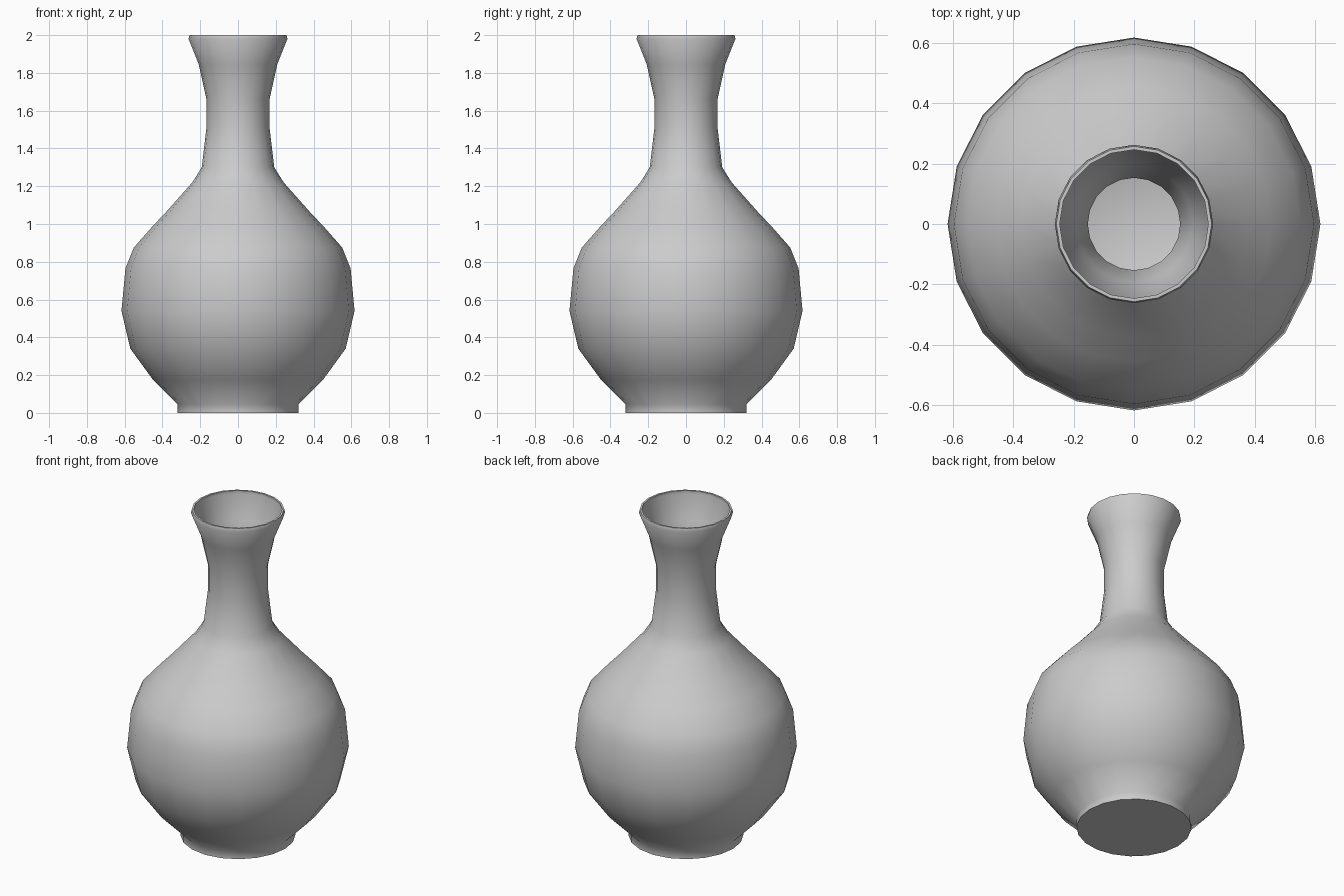
import bpy, bmesh, math

if "Cube" in bpy.data.objects:
    bpy.data.objects.remove(bpy.data.objects["Cube"])

SIDES = 20
WALL = 0.014

# Outer profile from the foot to the lip (radius, height)
outer = [(0.32, 0.0), (0.32, 0.045), (0.45, 0.175), (0.57, 0.34), (0.617, 0.54),
         (0.596, 0.765), (0.552, 0.875), (0.455, 0.985), (0.375, 1.07),
         (0.242, 1.22), (0.192, 1.30), (0.167, 1.51), (0.167, 1.66),
         (0.208, 1.845), (0.262, 1.98)]
# Rounded lip, then the inner wall back down to the floor
lip = [(0.257, 2.0), (0.246, 2.0)]
inner = [(r - WALL, z) for r, z in reversed(outer[2:])]
floor = [(0.306, 0.04)]
profile = [(0, 0)] + outer + lip + inner + floor + [(0, 0.04)]

# Revolve the profile around z
bm = bmesh.new()
verts = [bm.verts.new((r, 0, z)) for r, z in profile]
edges = [bm.edges.new(pair) for pair in zip(verts, verts[1:])]
bmesh.ops.spin(bm, geom=verts + edges, cent=(0, 0, 0), axis=(0, 0, 1),
               angle=math.tau, steps=SIDES, use_merge=True)
bmesh.ops.remove_doubles(bm, verts=bm.verts, dist=0.0001)
bmesh.ops.recalc_face_normals(bm, faces=bm.faces)

mesh = bpy.data.meshes.new("vase")
bm.to_mesh(mesh)
bm.free()
vase = bpy.data.objects.new("vase", mesh)
bpy.context.collection.objects.link(vase)

# Smooth body with a crisp foot edge
bpy.context.view_layer.objects.active = vase
vase.select_set(True)
bpy.ops.object.shade_smooth_by_angle(angle=math.radians(65))
